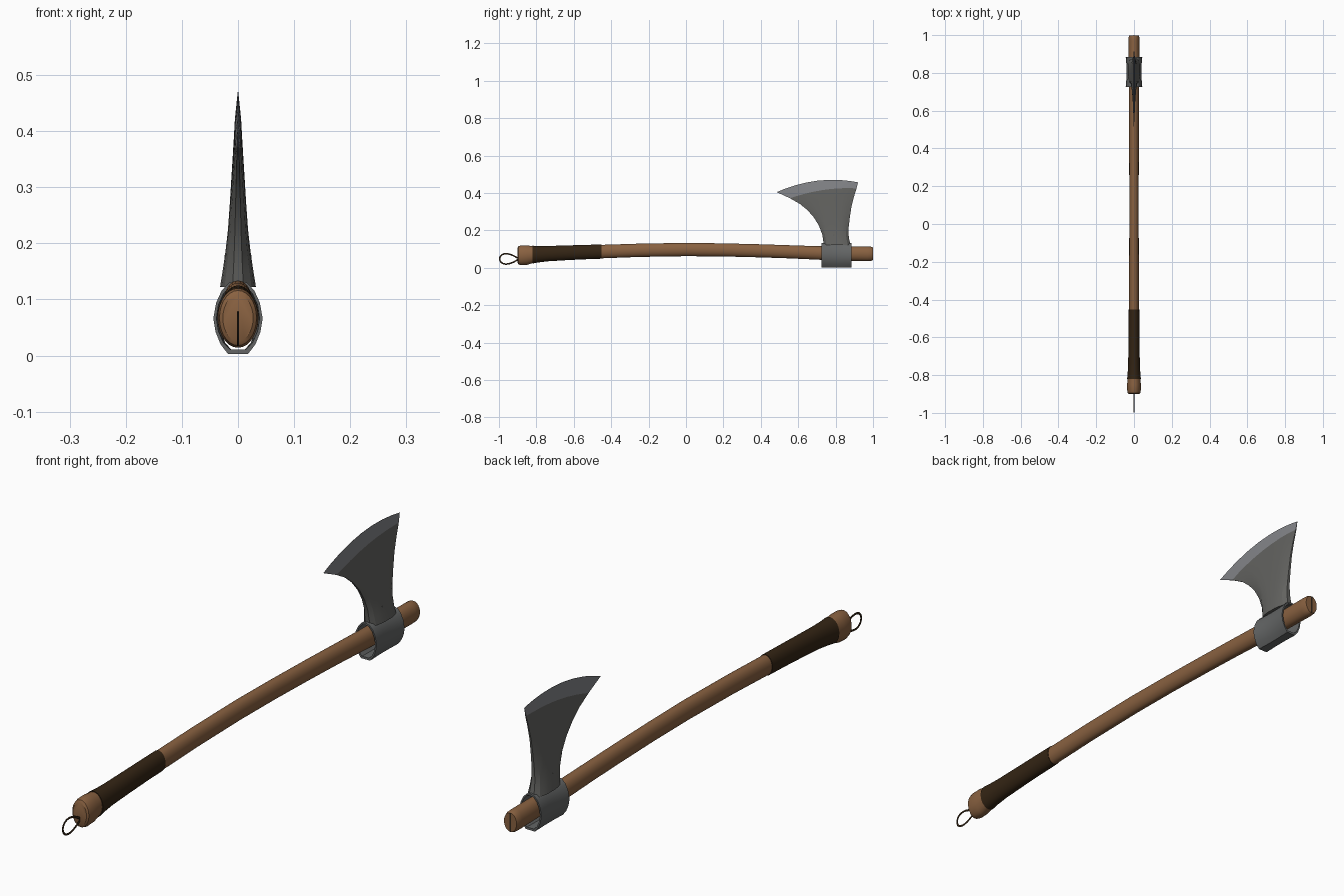
import bpy, bmesh, math

if "Cube" in bpy.data.objects:
    bpy.data.objects.remove(bpy.data.objects["Cube"])

def material(name, rgb):
    m = bpy.data.materials.new(name)
    m.diffuse_color = (*rgb, 1)
    m.use_nodes = True
    m.node_tree.nodes["Principled BSDF"].inputs["Base Color"].default_value = m.diffuse_color
    return m

WOOD = material("brown wood", (0.25, 0.12, 0.052))
LEATHER = material("dark leather", (0.034, 0.018, 0.007))
IRON = material("dark iron", (0.125, 0.125, 0.118))
SOCKET = material("socket iron", (0.125, 0.13, 0.13))
STEEL = material("sharpened steel", (0.23, 0.235, 0.25))
DARK = material("wedge dark", (0.03, 0.02, 0.012))

def loft(name, rings, mats, closed=False, mat_rule=None, angle=35):
    """Skin a list of equal rings; closed joins last ring to first."""
    bm = bmesh.new()
    vs = [[bm.verts.new(p) for p in r] for r in rings]
    n = len(rings[0])
    for i in range(len(rings) if closed else len(rings) - 1):
        a, b = vs[i], vs[(i + 1) % len(rings)]
        for j in range(n):
            k = (j + 1) % n
            f = bm.faces.new((a[j], a[k], b[k], b[j]))
            f.material_index = mat_rule(i) if mat_rule else 0
    if not closed:
        bm.faces.new(vs[0])
        top = bm.faces.new(vs[-1])
        top.material_index = mat_rule(len(rings) - 2) if mat_rule else 0
    bmesh.ops.recalc_face_normals(bm, faces=bm.faces)
    me = bpy.data.meshes.new(name)
    bm.to_mesh(me)
    bm.free()
    for m in mats:
        me.materials.append(m)
    ob = bpy.data.objects.new(name, me)
    bpy.context.collection.objects.link(ob)
    bpy.ops.object.select_all(action='DESELECT')
    ob.select_set(True)
    bpy.context.view_layer.objects.active = ob
    bpy.ops.object.shade_smooth_by_angle(angle=math.radians(angle))
    return ob

def oval(y, zc, hx, hz, n=28):
    return [(hx * math.cos(2 * math.pi * i / n), y, zc + hz * math.sin(2 * math.pi * i / n))
            for i in range(n)]

# Curved oval shaft with a rounded knob: y, centre z, half width, half height
shaft = [(-0.90, .067, .027, .041), (-0.895, .067, .033, .049), (-0.88, .067, .036, .053),
         (-0.85, .068, .0365, .052), (-0.82, .071, .034, .045), (-0.76, .075, .029, .039),
         (-0.65, .080, .027, .037), (-0.45, .087, .026, .036), (-0.25, .094, .0255, .0355),
         (0.0, .098, .025, .0355), (0.2, .096, .025, .035), (0.4, .091, .0255, .035),
         (0.55, .086, .026, .035), (0.7, .080, .027, .036), (0.8, .077, .028, .038),
         (0.97, .075, .029, .039), (0.99, .075, .028, .038), (0.999, .075, .025, .034)]
loft("shaft", [oval(*s) for s in shaft], [WOOD])

# Leather grip wrap, flaring to the knob
grip = [(-0.82, .071, .0365, .0475), (-0.79, .073, .0335, .044), (-0.74, .076, .031, .041),
        (-0.65, .080, .0295, .0395), (-0.55, .084, .0285, .0385), (-0.452, .087, .028, .038)]
loft("grip_wrap", [oval(*s) for s in grip], [LEATHER])

# Hanging loop: flattened teardrop cord
cu = bpy.data.curves.new("hanging_loop", 'CURVE')
cu.dimensions = '3D'
cu.bevel_depth = 0.004
cu.bevel_resolution = 2
sp = cu.splines.new('POLY')
N = 32
sp.points.add(N - 1)
for i, p in enumerate(sp.points):
    t = 2 * math.pi * i / N
    p.co = (0, -.945 + .051 * math.cos(t), .048 + .036 * math.sin(t) * math.sin(t / 2), 1)
sp.use_cyclic_u = True
cu.materials.append(LEATHER)
loop = bpy.data.objects.new("hanging_loop", cu)
loop.scale.x = 0.5
bpy.context.collection.objects.link(loop)

# Hollow iron socket: half profiles (x, z) mirrored, waisted along its length
OUTER = [(0, .134), (.016, .130), (.029, .116), (.039, .094), (.044, .066),
         (.040, .042), (.031, .020), (.018, .003), (0, .003)]
INNER = [(0, .127), (.014, .124), (.026, .110), (.035, .090), (.0385, .066),
         (.035, .044), (.026, .023), (.014, .011), (0, .011)]

def socket_ring(half, y, s):
    full = half + [(-x, z) for x, z in half[-2:0:-1]]
    return [(x * s, y, z) for x, z in full]

stations = [(.725, 1), (.745, .96), (.775, .90), (.805, .88), (.835, .90), (.865, .96), (.885, 1)]
loft("socket", [socket_ring(OUTER, y, s) for y, s in stations] +
     [socket_ring(INNER, y, s) for y, s in stations[::-1]], [SOCKET], closed=True)

# Blade rows: left y, z, right y, z, arch, half thickness
rows = [(.737, .122, .880, .122, 0, .032), (.733, .150, .873, .150, 0, .0275),
        (.728, .180, .869, .180, 0, .023), (.711, .225, .870, .220, 0, .018),
        (.685, .268, .876, .270, .003, .0145), (.650, .308, .885, .330, .008, .011),
        (.610, .341, .898, .380, .013, .008), (.556, .372, .912, .425, .018, .0055),
        (.485, .405, .920, .457, .035, .0004)]
US = [(0, .3), (.1, .75), (.22, .92), (.36, 1), (.5, 1), (.64, 1), (.78, .92), (.9, .75), (1, .3)]

def blade_row(ly, lz, ry, rz, arch, t):
    side = [(t * f, ly + (ry - ly) * u, lz + (rz - lz) * u + arch * 4 * u * (1 - u)) for u, f in US]
    return side + [(-x, y, z) for x, y, z in side[::-1]]

loft("blade", [blade_row(*r) for r in rows], [IRON, STEEL],
     mat_rule=lambda i: 1 if i == len(rows) - 2 else 0, angle=20)

def box(name, size, loc, mat):
    bpy.ops.mesh.primitive_cube_add(size=1, location=loc)
    ob = bpy.context.object
    ob.name = name
    ob.scale = size
    ob.data.materials.append(mat)

# Wedge line in the shaft end
box("end_wedge", (.006, .006, .066), (0, .997, .075), DARK)

# Small pin through the blade root
bpy.ops.mesh.primitive_cylinder_add(vertices=12, radius=.004, depth=.049,
                                    location=(0, .79, .175), rotation=(0, math.pi / 2, 0))
pin = bpy.context.object
pin.name = "blade_pin"
pin.data.materials.append(IRON)
